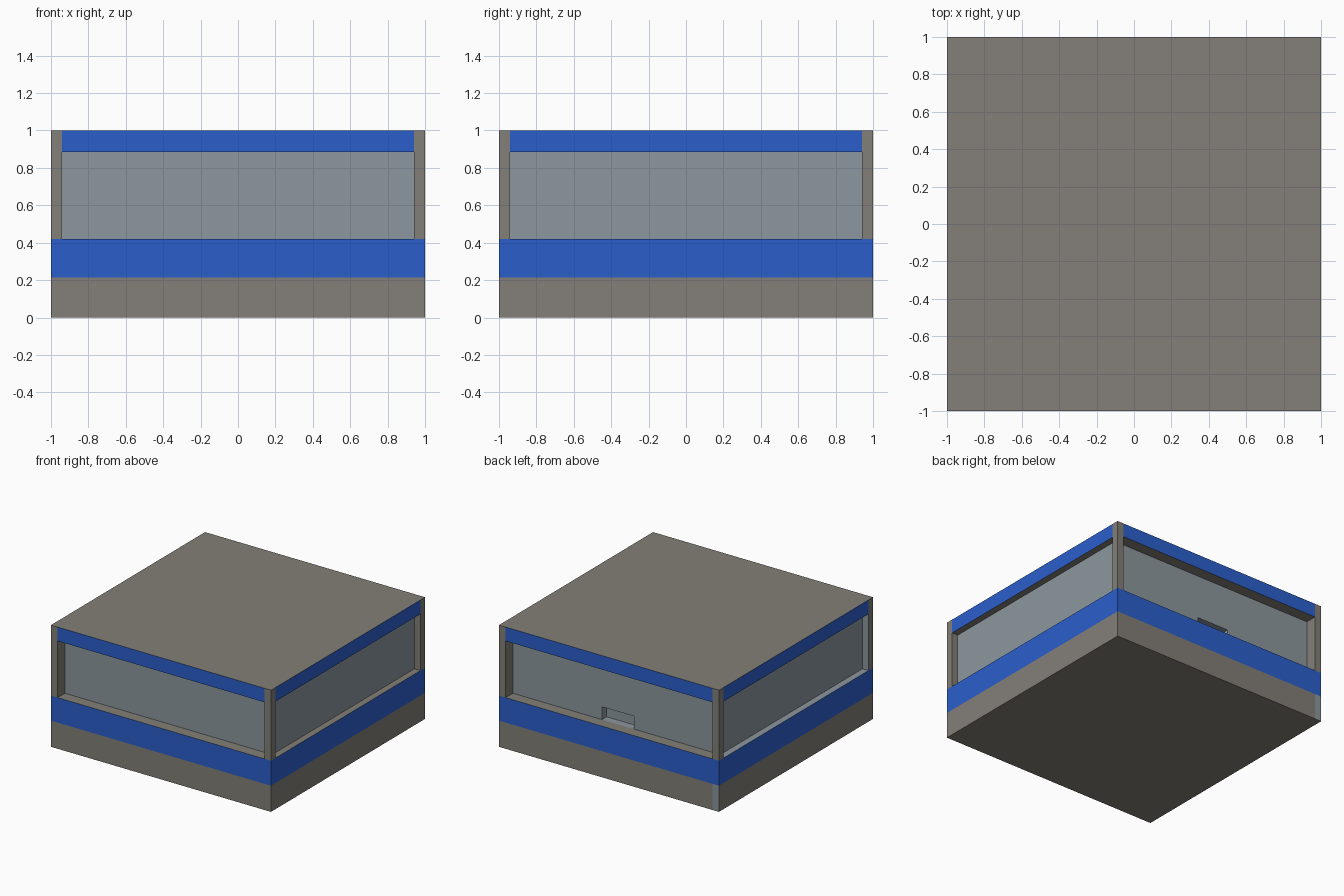
import bpy, bmesh
from mathutils import Vector

if "Cube" in bpy.data.objects:
    bpy.data.objects.remove(bpy.data.objects["Cube"])

BASE, SILL, HEAD, POST = 0.215, 0.42, 0.885, 0.94
SIDE_DEPTH, FRONT_DEPTH, NOTCH_DEPTH = 0.055, 0.095, 0.06


def material(name, rgb):
    m = bpy.data.materials.new(name)
    m.diffuse_color = (*rgb, 1)
    m.use_nodes = True
    m.node_tree.nodes["Principled BSDF"].inputs["Base Color"].default_value = m.diffuse_color
    return m


mats = [material("taupe_stone", (0.227, 0.212, 0.188)),
        material("blue_paint", (0.024, 0.114, 0.597)),
        material("grey_glass", (0.262, 0.309, 0.342))]
STONE, BLUE, GLASS = 0, 1, 2
PARTS = ["plinth", "lower_band", "corner_posts", "fascia", "roof", "windows", "window_reveals"]

bm = bmesh.new()
part = bm.faces.layers.int.new("part")


def cut(co, no, faces=None):
    faces = faces if faces else list(bm.faces)
    geom = set(faces)
    for f in faces:
        geom.update(f.edges)
        geom.update(f.verts)
    res = bmesh.ops.bisect_plane(bm, geom=list(geom), plane_co=co, plane_no=no)
    return [g for g in res["geom"] if isinstance(g, bmesh.types.BMFace)]


def push_in(face, depth, wall_part, wall_mat):
    """Recess one face straight into the body and tag the new walls."""
    n = face.normal.copy()
    old = set(bm.faces) - {face}
    new = bmesh.ops.extrude_discrete_faces(bm, faces=[face])["faces"][0]
    bmesh.ops.translate(bm, verts=new.verts, vec=-n * depth)
    bm.normal_update()
    for f in bm.faces:
        if f not in old and f is not new:
            f[part] = wall_part
            f.material_index = wall_mat
    return new


# Solid block, scored along the bands and the corner posts
bmesh.ops.create_cube(bm, size=2)
for v in bm.verts:
    v.co.z = (v.co.z + 1) / 2
for z in (BASE, SILL, HEAD):
    cut((0, 0, z), (0, 0, 1))
for s in (-POST, POST):
    cut((s, 0, 0), (1, 0, 0))
    cut((0, s, 0), (0, 1, 0))
bm.normal_update()

# Plinth, bands, posts, fascia and roof by height and position
windows = []
for f in bm.faces:
    c = f.calc_center_median()
    across = abs(c.x) if abs(f.normal.y) > 0.5 else abs(c.y)
    if f.normal.z > 0.5:
        p, m = 4, STONE
    elif c.z < BASE:
        p, m = 0, STONE
        if f.normal.y > 0.5 and c.x < -POST:   # grey strip at the back left corner
            m = GLASS
    elif c.z < SILL:
        p, m = 1, BLUE
    elif across > POST:
        p, m = 2, STONE
    elif c.z > HEAD:
        p, m = 3, BLUE
    else:
        p, m = 5, GLASS
        windows.append(f)
    f[part], f.material_index = p, m

# Recessed windows, with a small notch at the foot of the back one
for f in windows:
    n = f.normal.copy()
    depth = SIDE_DEPTH if abs(n.x) > 0.5 else FRONT_DEPTH
    pane = push_in(f, depth, 6, GLASS if n.x < -0.5 else STONE)
    if n.y > 0.5:
        pieces = [pane]
        for co, no in (((-0.16, 0, 0), (1, 0, 0)), ((0.13, 0, 0), (1, 0, 0)),
                       ((0, 0, 0.525), (0, 0, 1))):
            pieces = cut(co, no, pieces)
        bm.normal_update()
        for g in [g for g in bm.faces if g[part] == 5 and g.normal.y > 0.5]:
            c = g.calc_center_median()
            if -0.16 < c.x < 0.13 and c.z < 0.525:
                push_in(g, NOTCH_DEPTH, 5, GLASS)
                break

# One object for each part
for i, name in enumerate(PARTS):
    piece = bm.copy()
    layer = piece.faces.layers.int["part"]
    bmesh.ops.delete(piece, geom=[f for f in piece.faces if f[layer] != i], context='FACES')
    bmesh.ops.dissolve_limit(piece, angle_limit=0.01, verts=piece.verts[:],
                             edges=piece.edges[:], delimit={'MATERIAL'})
    mesh = bpy.data.meshes.new(name)
    for m in mats:
        mesh.materials.append(m)
    piece.to_mesh(mesh)
    piece.free()
    bpy.context.collection.objects.link(bpy.data.objects.new(name, mesh))
bm.free()
